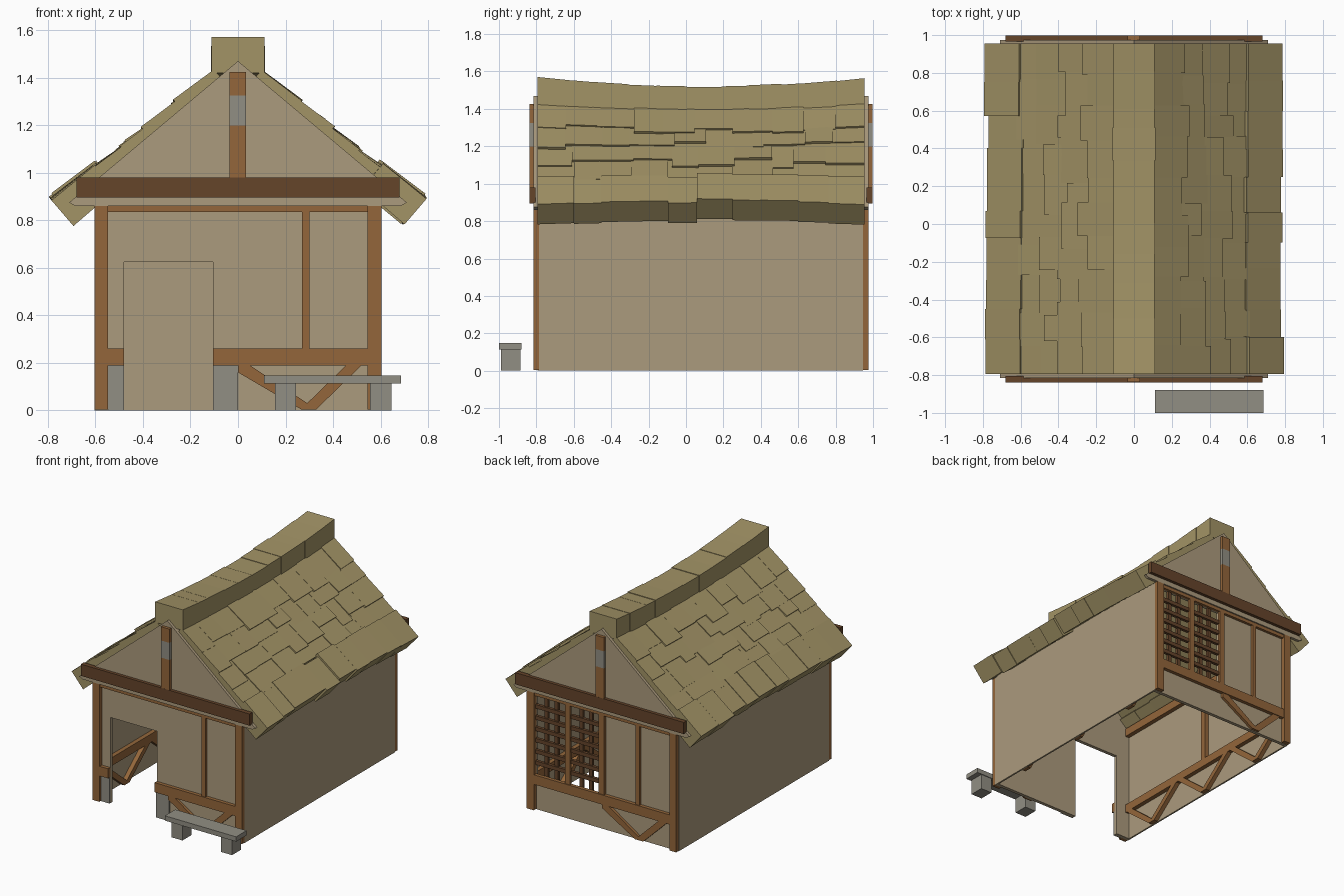
import bpy, bmesh, math, random
from mathutils import Vector

random.seed(4)
if "Cube" in bpy.data.objects:
    bpy.data.objects.remove(bpy.data.objects["Cube"], do_unlink=True)


def material(name, rgb):
    m = bpy.data.materials.new(name)
    m.use_nodes = True
    col = [(c / 255) ** 2.2 for c in rgb] + [1]
    m.diffuse_color = col
    m.node_tree.nodes["Principled BSDF"].inputs["Base Color"].default_value = col
    return m


PLASTER = material("plaster", (170, 153, 124))
WOOD = material("timber", (146, 102, 61))
DARK = material("dark timber", (101, 70, 46))
STONE = material("grey stone", (144, 141, 130))
THATCH = material("shingle", (161, 146, 102))

MID = 0.08                 # middle of the house along y
FRONT, BACK = -0.785, 0.945
EAVE_X, EAVE_Z, APEX_Z = 0.71, 0.86, 1.47
PITCH = math.atan2(APEX_Z - EAVE_Z, EAVE_X)


def finish(name, bm, mat):
    bmesh.ops.recalc_face_normals(bm, faces=bm.faces)
    me = bpy.data.meshes.new(name)
    bm.to_mesh(me)
    bm.free()
    me.materials.append(mat)
    ob = bpy.data.objects.new(name, me)
    bpy.context.collection.objects.link(ob)


def add_prism(bm, ring_a, ring_b):
    """Solid between two matching rings of points."""
    a = [bm.verts.new(p) for p in ring_a]
    b = [bm.verts.new(p) for p in ring_b]
    bm.faces.new(a)
    bm.faces.new(b[::-1])
    for i in range(len(a)):
        j = (i + 1) % len(a)
        bm.faces.new((a[i], b[i], b[j], a[j]))


def slanted(points, y):
    """Outline in xz, placed at both ends of a y range."""
    return [(p, y[0], q) for p, q in points], [(p, y[1], q) for p, q in points]


def boxes(name, mat, *specs):
    bm = bmesh.new()
    for x, y, z in specs:
        ring = [(x[0], z[0]), (x[1], z[0]), (x[1], z[1]), (x[0], z[1])]
        add_prism(bm, *slanted(ring, y))
    finish(name, bm, mat)


# Plaster walls, with a doorway in front and a window opening behind
WT, SIDE_X = 0.025, 0.604
fy, by = (FRONT, FRONT + WT), (BACK - WT, BACK)
boxes("front_wall", PLASTER,
      ((-0.6, -0.48), fy, (0, 0.88)), ((-0.105, 0.6), fy, (0, 0.88)),
      ((-0.48, -0.105), fy, (0.625, 0.88)))
boxes("back_wall", PLASTER,
      ((-0.6, 0.02), by, (0, 0.88)), ((0.55, 0.6), by, (0, 0.88)),
      ((0.02, 0.55), by, (0, 0.24)), ((0.02, 0.55), by, (0.84, 0.88)))
for side, label in ((1, "left"), (-1, "right")):
    boxes(label + "_wall", PLASTER,
          (sorted((side * SIDE_X, side * 0.592)), (FRONT, BACK), (0, 0.9)))

# Timber frame, gable and king post, repeated turned about on the back
for turn, label, face in ((1, "front", FRONT), (-1, "back", BACK)):
    def depth(near, far):
        return sorted((face - turn * near, face - turn * far))

    def across(a, b):
        return sorted((turn * a, turn * b))

    post_y, rail_y, low_y = depth(0, 0.03), depth(0, 0.02), depth(0, 0.026)
    boxes(label + "_corner_posts", WOOD,
          ((-0.603, -0.548), post_y, (0.003, 0.86)), ((0.545, 0.603), post_y, (0.003, 0.86)))
    rails = [((-0.55, 0.55), rail_y, (0.835, 0.86)),
             (across(0.27, 0.3), rail_y, (0.26, 0.835))]
    if turn == 1:
        rails += [((-0.55, -0.48), low_y, (0.19, 0.26)),
                  ((-0.105, 0.55), low_y, (0.19, 0.26))]
    else:
        rails += [((-0.55, 0.55), low_y, (0.19, 0.26)),
                  ((-0.015, 0.03), rail_y, (0.26, 0.835)),
                  ((0.26, 0.3), rail_y, (0.26, 0.835))]
    boxes(label + "_rails", WOOD, *rails)

    # V brace below the rail
    bm = bmesh.new()
    left = [(0.0, 0.19), (0.05, 0.19), (0.33, 0.005), (0.265, 0.005), (0.0, 0.16)]
    right = [(0.455, 0.19), (0.52, 0.19), (0.33, 0.005), (0.265, 0.005)]
    for outline in (left, right):
        add_prism(bm, *slanted([(turn * p, q) for p, q in outline], rail_y))
    finish(label + "_brace", bm, WOOD)

    # Gable triangle with a wider soffit lip
    bm = bmesh.new()
    tri = [(-0.685, 0.86), (0.685, 0.86), (EAVE_X, 0.875), (0, APEX_Z), (-EAVE_X, 0.875)]
    add_prism(bm, *slanted(tri, depth(-0.02, 0.03)))
    finish(label + "_gable", bm, PLASTER)
    boxes(label + "_tie_beam", DARK, ((-0.68, 0.68), depth(0.02, 0.053), (0.895, 0.98)))
    king_x, king_y = (-0.035, 0.033), depth(0.02, 0.052)
    boxes(label + "_king_post", WOOD,
          (king_x, king_y, (0.98, 1.2)), (king_x, king_y, (1.325, 1.425)))
    boxes(label + "_post_band", STONE, (king_x, king_y, (1.2, 1.325)))

# Stone plinths beside the door
boxes("door_plinths", STONE,
      ((-0.548, -0.48), (FRONT - 0.009, FRONT), (0, 0.19)),
      ((-0.105, 0.0), (FRONT - 0.009, FRONT), (0, 0.19)))

# Lattice in the two back windows
bars = []
HALF = 0.014
for x0, x1 in ((0.03, 0.26), (0.3, 0.55)):
    for i in (1, 2):
        x = x0 + (x1 - x0) * i / 3
        bars.append(((x - HALF, x + HALF), (BACK - 0.02, BACK), (0.25, 0.84)))
    for i in range(1, 7):
        z = 0.26 + 0.575 * i / 7
        bars.append(((x0, x1), (BACK - 0.012, BACK + 0.01), (z - HALF, z + HALF)))
boxes("window_lattice", DARK, *bars)

# Inner framing on the side walls: rails, stud and zigzag braces
for side, label in ((1, "left"), (-1, "right")):
    bx = sorted((side * 0.592, side * 0.56))
    ends = (FRONT + WT, BACK - WT)
    boxes(label + "_inner_frame", WOOD,
          (bx, ends, (0.2, 0.26)), (bx, ends, (0.81, 0.87)),
          (bx, (MID - 0.02, MID + 0.02), (0.26, 0.81)))
    bm = bmesh.new()
    for k in (-1, 0, 1):
        c = MID + k * 0.56
        for d in (1, -1):
            ring = [(c - d * 0.03, 0.003), (c + d * 0.03, 0.003),
                    (c + d * 0.27, 0.2), (c + d * 0.21, 0.2)]
            add_prism(bm, [(bx[0], p, q) for p, q in ring], [(bx[1], p, q) for p, q in ring])
    finish(label + "_inner_braces", bm, WOOD)


# Roof: points given by distance down the slope (u) and height off it (v)
def bend(y):
    return 1 - ((y - MID) / 0.875) ** 2


def roof_point(side, u, v, y):
    x = u * math.cos(PITCH) + v * math.sin(PITCH)
    z = APEX_Z - u * math.sin(PITCH) + v * math.cos(PITCH)
    return Vector((side * x, y, z - (0.035 - 0.052 * u) * bend(y)))


def split(start, end, size):
    """Uneven cuts between two ends."""
    n = round((end - start) / size)
    step = (end - start) / n
    inner = [start + step * (i + random.uniform(-0.22, 0.22)) for i in range(1, n)]
    return [start] + inner + [end]


def roof_block(bm, side, prof, a, b):
    add_prism(bm, [roof_point(side, u, v, a) for u, v in prof],
              [roof_point(side, u, v, b) for u, v in prof])


ROOF_Y = (-0.795, 0.955)
for side, label in ((1, "left"), (-1, "right")):
    bm = bmesh.new()
    for u0, u1 in ((0.1, 0.31), (0.26, 0.46), (0.41, 0.61), (0.56, 0.77)):
        cuts = split(*ROOF_Y, 0.17)
        for a, b in zip(cuts, cuts[1:]):
            lift = random.uniform(-0.005, 0.006)
            end = u1 + random.uniform(-0.04, 0.04)
            top = 0.036 + 0.012 * u0
            prof = [(u0, 0.0), (end, 0.0), (end, top + 0.014 + lift), (u0, top + lift * 0.5)]
            roof_block(bm, side, prof, a, b)
    finish(label + "_shingles", bm, THATCH)

    bm = bmesh.new()
    cuts = split(*ROOF_Y, 0.18)
    for a, b in zip(cuts, cuts[1:]):
        r, t = random.uniform(-0.012, 0.012), random.uniform(-0.008, 0.008)
        prof = [(0.735 + r, -0.07 + t), (0.97 + r, -0.07 + t),
                (0.97 + r, 0.072 + t), (0.735 + r, 0.066 + t)]
        roof_block(bm, side, prof, a, b)
    finish(label + "_eave_course", bm, THATCH)

    # Boarding below the shingles
    bm = bmesh.new()
    prof = [(0.0, -0.05), (0.9, -0.05), (0.9, -0.01), (0.0, -0.01)]
    roof_block(bm, side, prof, FRONT, MID)
    roof_block(bm, side, prof, MID, BACK)
    finish(label + "_roof_boards", bm, THATCH)

# Sagging ridge cap
bm = bmesh.new()
cuts = split(*ROOF_Y, 0.16)
for a, b in zip(cuts, cuts[1:]):
    w, h = 0.11 + random.uniform(-0.003, 0.003), random.uniform(-0.005, 0.004)
    rings = []
    for y in (a, b):
        top = 1.569 + h - 0.05 * bend(y)
        low = top - 0.15
        rings.append([(-w, y, low), (w, y, low), (w, y, top), (-w, y, top)])
    add_prism(bm, *rings)
finish("ridge_cap", bm, THATCH)

# Stone bench
boxes("bench", STONE, ((0.11, 0.685), (-1, -0.88), (0.113, 0.148)),
      *[((x, x + 0.09), (-0.99, -0.885), (0, 0.115)) for x in (0.155, 0.555)])
